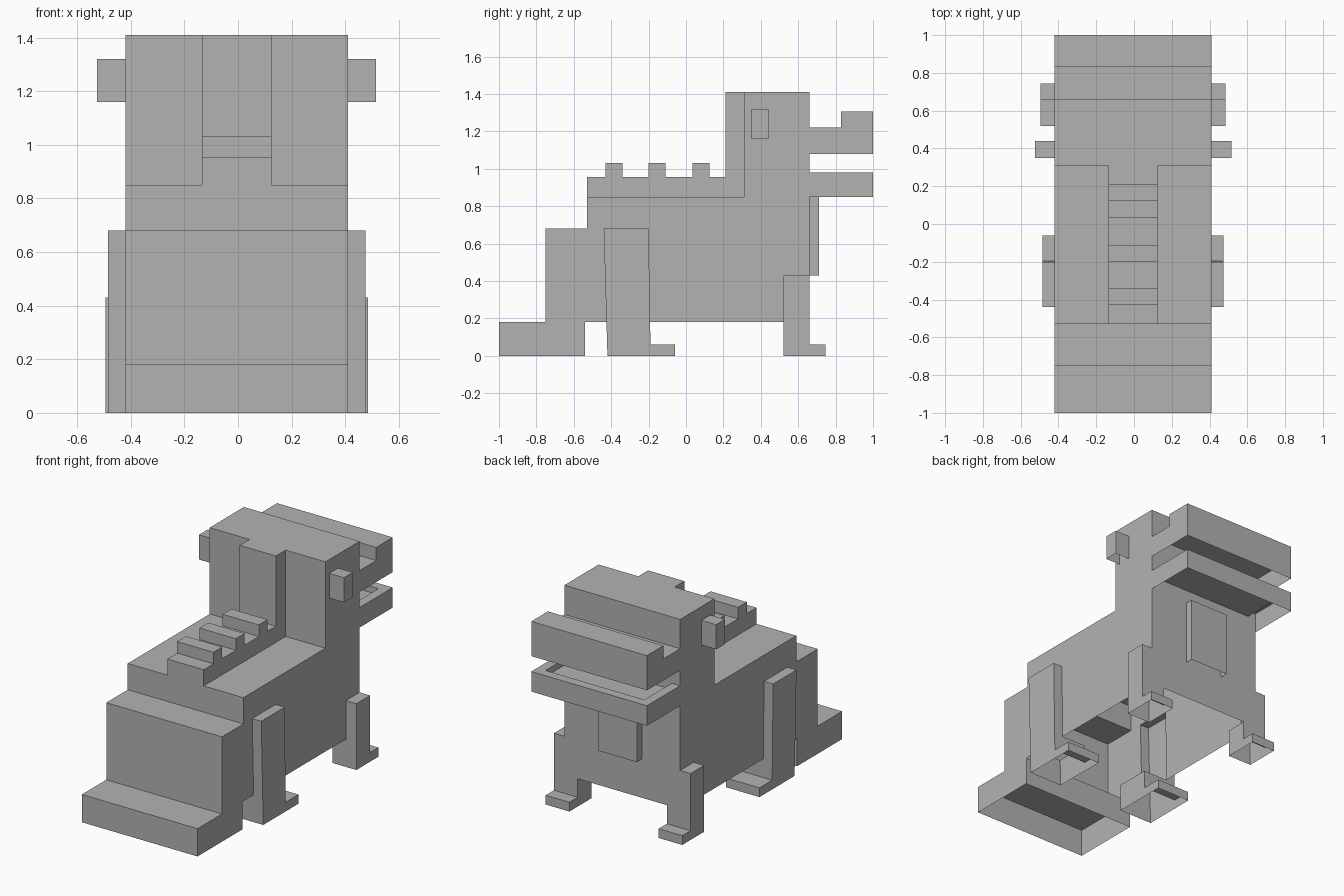
import bpy, bmesh

cube = bpy.data.objects.get("Cube")
if cube:
    bpy.data.objects.remove(cube, do_unlink=True)

CX = -0.005   # centre line
HALF = 0.415  # half width of the trunk and jaws

grey = bpy.data.materials.new("plain_grey")
grey.use_nodes = True
colour = (0.45, 0.45, 0.45, 1)
grey.diffuse_color = colour
grey.node_tree.nodes["Principled BSDF"].inputs["Base Color"].default_value = colour


def prism(name, x0, x1, profile):
    """Extrude a (y, z) outline across the width."""
    bm = bmesh.new()
    face = bm.faces.new([bm.verts.new((CX + x0, y, z)) for y, z in profile])
    ext = bmesh.ops.extrude_face_region(bm, geom=[face])["geom"]
    moved = [v for v in ext if isinstance(v, bmesh.types.BMVert)]
    bmesh.ops.translate(bm, verts=moved, vec=(x1 - x0, 0, 0))
    bmesh.ops.recalc_face_normals(bm, faces=bm.faces)
    mesh = bpy.data.meshes.new(name)
    bm.to_mesh(mesh)
    bm.free()
    mesh.materials.append(grey)
    obj = bpy.data.objects.new(name, mesh)
    bpy.context.collection.objects.link(obj)
    return obj


def box(name, x0, x1, y0, y1, z0, z1):
    return prism(name, x0, x1, [(y0, z0), (y1, z0), (y1, z1), (y0, z1)])


def combine(target, other, operation):
    mod = target.modifiers.new("combine", "BOOLEAN")
    mod.operation = operation
    mod.solver = "EXACT"
    mod.object = other
    bpy.context.view_layer.objects.active = target
    bpy.ops.object.modifier_apply(modifier=mod.name)
    bpy.data.objects.remove(other, do_unlink=True)


def open_bottom(obj, below):
    """Remove the downward faces under a height, leaving a hollow shell."""
    bm = bmesh.new()
    bm.from_mesh(obj.data)
    bm.normal_update()
    faces = [f for f in bm.faces
             if f.normal.z < -0.9 and f.calc_center_median().z < below]
    bmesh.ops.delete(bm, geom=faces, context="FACES")
    bm.to_mesh(obj.data)
    bm.free()


# Tail, trunk and head share one stepped side outline
body = prism("body_with_legs", -HALF, HALF, [
    (-1, 0), (-0.54, 0), (-0.54, 0.18), (0.66, 0.18), (0.66, 1.41),
    (0.31, 1.41), (0.31, 0.85), (-0.53, 0.85), (-0.53, 0.68),
    (-0.75, 0.68), (-0.75, 0.18), (-1, 0.18)])

# Legs with feet, merged into the trunk so the inside stays open
hind = [(-0.42, 0), (-0.06, 0), (-0.06, 0.06), (-0.19, 0.06),
        (-0.2, 0.68), (-0.44, 0.68)]
fore = [(0.52, 0), (0.745, 0), (0.745, 0.06), (0.66, 0.06),
        (0.66, 0.43), (0.52, 0.43)]
for side in (-1, 1):
    for name, outline, inner, outer in (("hind_leg", hind, 0.24, 0.48),
                                        ("front_leg", fore, 0.32, 0.49)):
        x0, x1 = sorted((side * inner, side * outer))
        combine(body, prism(name, x0, x1, outline), "UNION")
open_bottom(body, 0.2)

# Crest up the back of the head, back ridge and its bumps
box("head_crest", -0.13, 0.13, 0.21, 0.31, 0.85, 1.41)
box("back_ridge", -0.13, 0.13, -0.53, 0.21, 0.85, 0.955)
for i, y in enumerate((-0.43, -0.2, 0.035)):
    box(f"ridge_bump_{i + 1}", -0.13, 0.13, y, y + 0.09, 0.955, 1.03)

# Upper jaw with raised nose, open underneath
upper = prism("upper_jaw", -HALF, HALF, [
    (0.66, 1.08), (1, 1.08), (1, 1.305), (0.83, 1.305), (0.83, 1.22), (0.66, 1.22)])
open_bottom(upper, 1.1)

# Lower jaw with a shallow rimmed mouth floor
lower = box("lower_jaw", -HALF, HALF, 0.66, 1, 0.85, 0.98)
combine(lower, box("mouth_cutter", -0.355, 0.355, 0.6, 0.94, 0.94, 1.1), "DIFFERENCE")
open_bottom(lower, 0.9)

# Chest panel and eyes
panel = box("chest_panel", -0.14, 0.14, 0.66, 0.71, 0.43, 0.85)
open_bottom(panel, 0.5)
for name, side in (("left_eye", 1), ("right_eye", -1)):
    x0, x1 = sorted((side * HALF, side * 0.52))
    open_bottom(box(name, x0, x1, 0.35, 0.44, 1.16, 1.32), 1.2)
